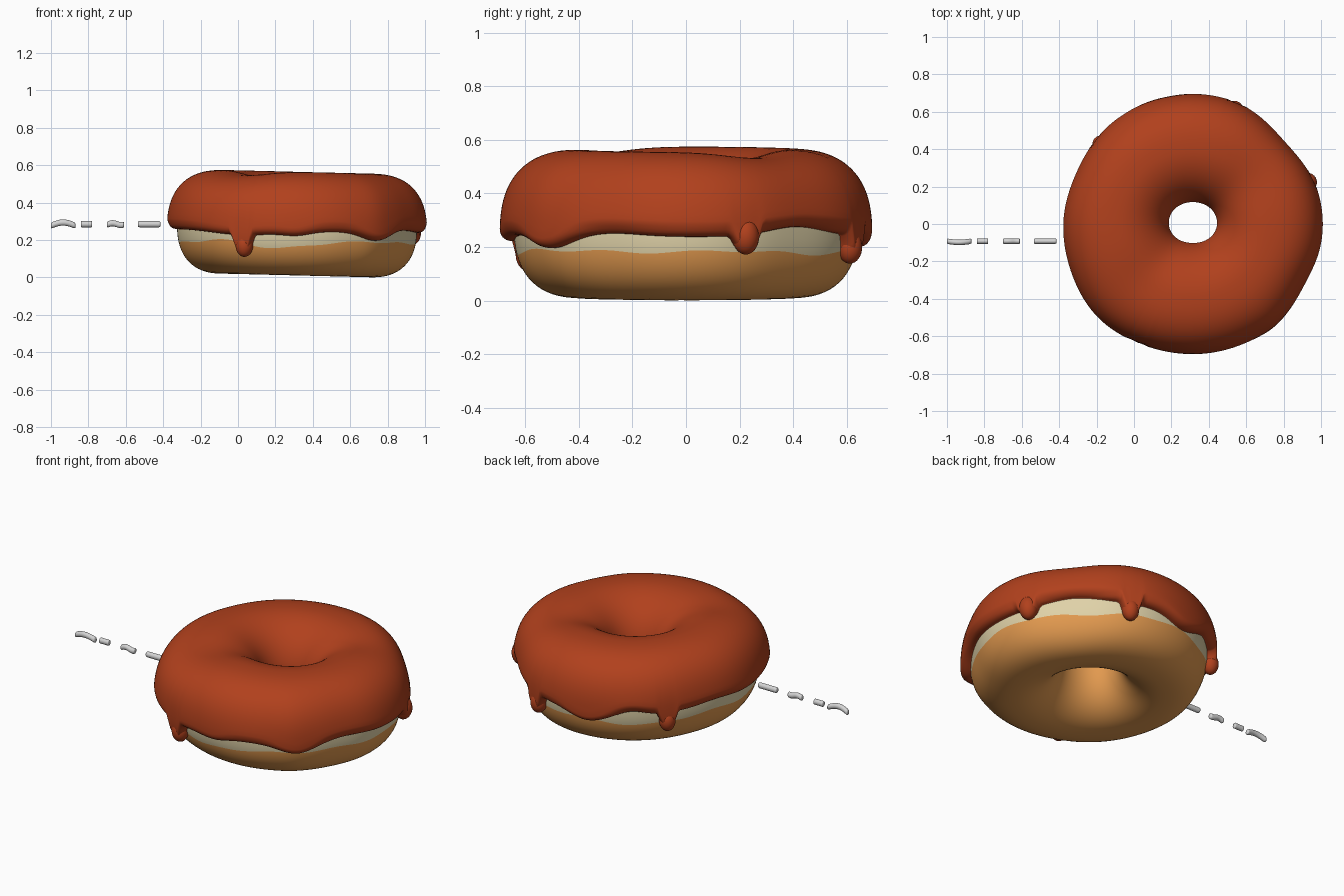
import bpy, bmesh, math
from mathutils import Matrix

CX, RING, ZC, OUTER, INNER = 0.315, 0.40, 0.274, 2.4, 2.05
SEG = 288

cube = bpy.data.objects.get("Cube")
if cube:
    bpy.data.objects.remove(cube)


def material(name, rgb):
    m = bpy.data.materials.new(name)
    m.use_nodes = True
    m.diffuse_color = (*rgb, 1)
    m.node_tree.nodes["Principled BSDF"].inputs["Base Color"].default_value = (*rgb, 1)
    return m


ICING = material("red brown icing", (0.44, 0.052, 0.012))
BAKED = material("golden dough", (0.76, 0.32, 0.078))
PALE = material("pale dough", (0.74, 0.64, 0.39))
GREY = material("light grey", (0.66, 0.66, 0.66))


def finish(name, bm, mat_list):
    bmesh.ops.recalc_face_normals(bm, faces=bm.faces)
    mesh = bpy.data.meshes.new(name)
    bm.to_mesh(mesh)
    bm.free()
    for m in mat_list:
        mesh.materials.append(m)
    mesh.polygons.foreach_set("use_smooth", [True] * len(mesh.polygons))
    obj = bpy.data.objects.new(name, mesh)
    bpy.context.collection.objects.link(obj)


def bump(th, deg, width, power=2):
    d = (math.degrees(th) - deg + 180) % 360 - 180
    return math.exp(-abs(d / width) ** power)


def total(table, th):
    return sum(d * bump(th, a, w) for a, d, w in table)


# Dents in the round outline and dips of the crest, (angle, depth, width)
DENTS = [(42, 0.048, 20), (332, 0.022, 14), (308, -0.01, 8), (155, 0.02, 18),
         (224, -0.024, 20)]
DIPS = [(38, 0.024, 24), (231, 0.024, 24)]


def section(th, a, f):
    """Point on the ring at angle th, section angle a; f = 0 dough, 1 icing."""
    c, s = math.cos(a), math.sin(a)
    power = OUTER if c > 0 else INNER
    c = math.copysign(abs(c) ** (2 / power), c)
    s = math.copysign(abs(s) ** (2 / power), s)
    if c > 0:
        scale = 1.004 - total(DENTS, th)
        half = (0.24 + f * 0.048 + RING) * scale - RING
    else:
        # the hole is a little narrower front to back
        half = 0.24 + f * 0.037 + 0.02 * math.sin(th) ** 2 - 0.008 * math.sin(th)
    tall = 0.263 + f * 0.028
    r = RING + half * c
    z = ZC + tall * s - 0.01 * math.cos(th) - max(s, 0) ** 2 * total(DIPS, th)
    return (CX + r * math.cos(th), r * math.sin(th), z)


def angle_at(z, power=OUTER):
    v = (z - ZC) / 0.263
    return math.asin(math.copysign(abs(v) ** (power / 2), v))


def lathe(bm, columns, closed):
    """Join a list of vertex columns around the ring into quads."""
    n = len(columns[0])
    faces = []
    for i, col in enumerate(columns):
        nxt = columns[(i + 1) % len(columns)]
        for j in range(n if closed else n - 1):
            k = (j + 1) % n
            faces.append((j, bm.faces.new((col[j], nxt[j], nxt[k], col[k]))))
    return faces


THETAS = [2 * math.pi * i / SEG for i in range(SEG)]

# Dough ring; the first quarter of each section is the pale proofed band
bm = bmesh.new()
ROWS = 64
columns = []
for th in THETAS:
    edge = (0.187 + 0.008 * math.sin(5 * th) + 0.005 * math.sin(11 * th + 1)
            - 0.03 * bump(th, 258, 14) + 0.012 * bump(th, 340, 20))
    start = angle_at(edge)
    columns.append([bm.verts.new(section(th, start + 2 * math.pi * j / ROWS, 0))
                    for j in range(ROWS)])
for j, face in lathe(bm, columns, True):
    face.material_index = 1 if j < ROWS // 4 else 0
finish("dough_ring", bm, [BAKED, PALE])

# Icing: wavy hem, (angle, drop, width)
WAVES = [(310, 0.045, 11), (101, 0.05, 12), (245, 0.025, 22), (270, 0.018, 9),
         (42, -0.035, 17), (165, -0.015, 14), (335, -0.012, 14), (122, -0.02, 8)]
# Narrow drips, (angle, lowest height, drop radius)
DRIPS = [(20, 0.172, 0.05), (70, 0.138, 0.046), (139, 0.15, 0.045), (244.5, 0.11, 0.047)]


def hem(th):
    z = 0.248 - total(WAVES, th)
    for a, low, rad in DRIPS:
        z += (low + 0.03 - z) * bump(th, a, 92 * rad, 5)
    return z


bm = bmesh.new()
columns = []
CAP = 8
for th in THETAS:
    lo, hi = angle_at(hem(th)), math.pi - angle_at(0.30, INNER)
    path = [(lo - 0.03, -0.15)]
    # rounded lip, long sweep over the top, rounded inner lip
    for i in range(CAP + 1):
        u = math.pi / 2 * i / CAP
        path.append((lo + 0.13 * (1 - math.cos(u)), 1.1 * math.sin(u)))
    a, b = lo + 0.13, hi - 0.13
    for i in range(1, 40):
        t = i / 40
        path.append((a + (b - a) * t, 1 + 0.1 * math.exp(-t * 12)))
    for i in range(CAP + 1):
        u = math.pi / 2 * (1 - i / CAP)
        path.append((hi - 0.13 * (1 - math.cos(u)), math.sin(u)))
    path.append((hi + 0.03, -0.15))
    columns.append([bm.verts.new(section(th, *p)) for p in path])
lathe(bm, columns, False)
finish("icing", bm, [ICING])

# Rounded drops hanging at the drip ends
for n, (deg, low, rad) in enumerate(DRIPS):
    x, y, z = section(math.radians(deg), angle_at(low + rad), 0.45)
    bm = bmesh.new()
    bmesh.ops.create_uvsphere(bm, u_segments=24, v_segments=16, radius=rad,
                              matrix=Matrix.Translation((x, y, low + rad * 1.35))
                              @ Matrix.Diagonal((1, 1, 1.35, 1)))
    finish(f"icing_drop_{n + 1}", bm, [ICING])


# Sprinkles: rods along x with an optional bend
def sprinkle(name, x0, x1, bend):
    bm = bmesh.new()
    steps, sides = 16, 16
    rings = []
    spots = [(0, 0.75), (0.03, 0.95)]
    spots += [(0.07 + 0.86 * i / steps, 1) for i in range(steps + 1)]
    spots += [(0.97, 0.95), (1, 0.75)]
    for t, k in spots:
        dy, dz = bend(t)
        rings.append([bm.verts.new((x0 + (x1 - x0) * t,
                                    -0.092 + dy + 0.0145 * k * math.cos(q),
                                    0.285 + dz + 0.0165 * k * math.sin(q)))
                      for q in (2 * math.pi * s / sides for s in range(sides))])
    for p, q in zip(rings, rings[1:]):
        for s in range(sides):
            e = (s + 1) % sides
            bm.faces.new((p[s], p[e], q[e], q[s]))
    bm.faces.new(rings[0])
    bm.faces.new(rings[-1])
    finish(name, bm, [GREY])


def straight(t):
    return 0, 0


def arch(t):
    return -0.006 * math.sin(math.pi * t), 0.017 * math.sin(math.pi * t) - 0.008


def wave(t):
    return 0, 0.005 * math.sin(2 * math.pi * t - 0.5)


sprinkle("long_curved_sprinkle", -1.0, -0.87, arch)
sprinkle("short_sprinkle", -0.84, -0.78, straight)
sprinkle("wavy_sprinkle", -0.70, -0.61, wave)
sprinkle("long_sprinkle", -0.535, -0.415, straight)
